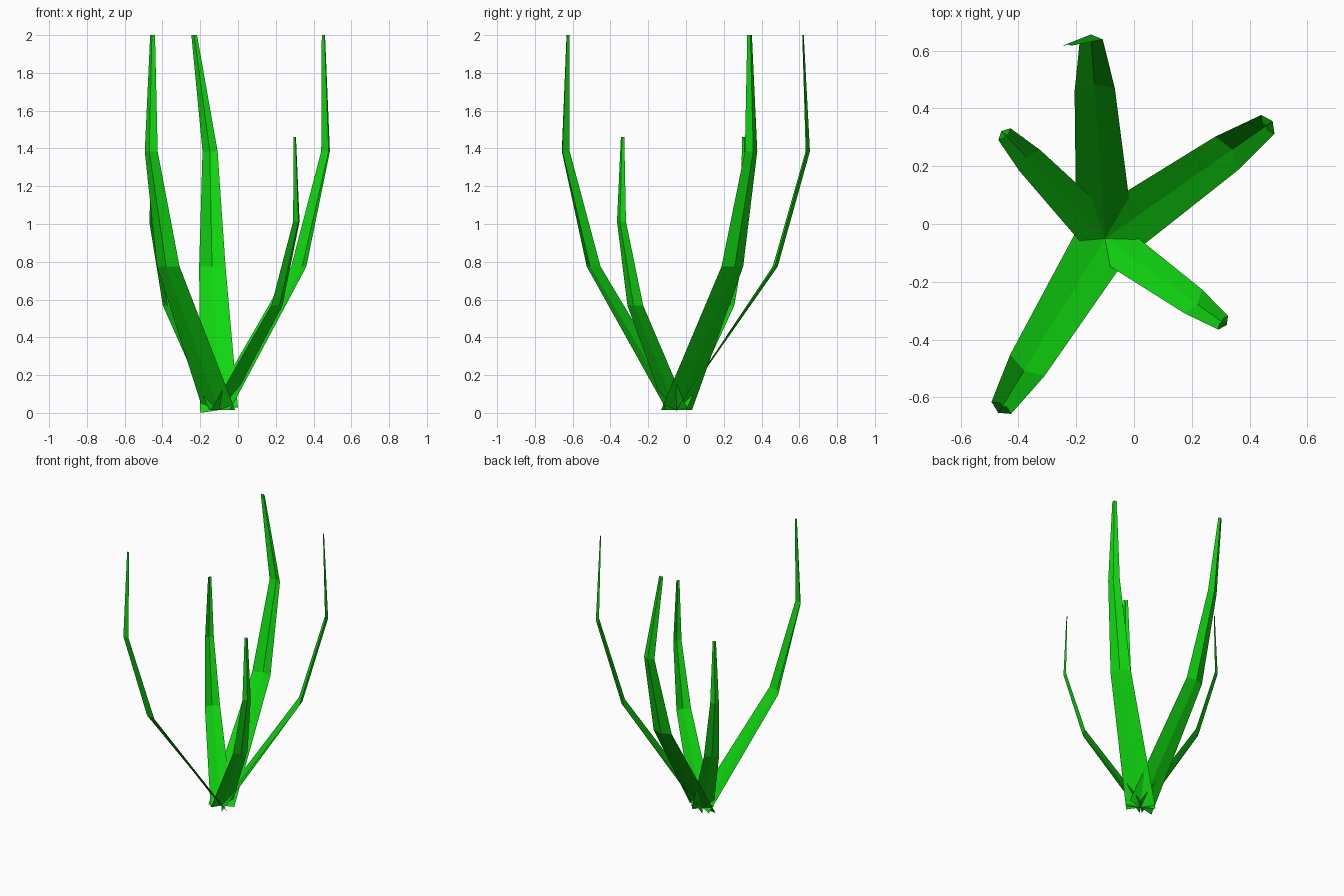
import bpy
from math import cos, sin, radians

if "Cube" in bpy.data.objects:
    bpy.data.objects.remove(bpy.data.objects["Cube"])

green = bpy.data.materials.new("leaf green")
green.diffuse_color = (0.005, 0.68, 0.005, 1)
green.use_nodes = True
green.node_tree.nodes["Principled BSDF"].inputs["Base Color"].default_value = green.diffuse_color

CX, CY = -0.10, -0.05          # where all the blades sprout
# blade rows: outward distance, height, half width, crease depth
ROWS = [(0.0, 0.015, 0.100, 0.0),
        (0.515, 0.775, 0.070, 0.022),
        (0.688, 1.385, 0.040, 0.020),
        (0.674, 2.000, 0.015, 0.007)]


def blade(name, angle, scale=1.0, tip_lean=0.0, base_tilt=0.0):
    """A folded grass blade: two flat strips meeting in an outward crease."""
    a = radians(angle)
    ox, oy = cos(a), sin(a)        # outward
    sx, sy = -sin(a), cos(a)       # sideways, to the left
    verts, faces = [], []
    for i, (r, z, w, crease) in enumerate(ROWS):
        shift = tip_lean if i == 3 else 0
        tilt = base_tilt if i == 0 else 0
        for side in (1, 0, -1):
            out = (r + (crease if side == 0 else 0)) * scale
            lat = side * w * scale + shift
            height = (0.015 + (z - 0.015) * scale * (1 if i == 0 else 0.998)
                      if scale < 1 else z) - side * tilt
            verts.append((CX + ox * out + sx * lat, CY + oy * out + sy * lat, height))
    for i in range(len(ROWS) - 1):
        for j in range(2):
            k = i * 3 + j
            faces.append((k, k + 1, k + 4, k + 3))
    mesh = bpy.data.meshes.new(name)
    mesh.from_pydata(verts, [], faces)
    mesh.materials.append(green)
    ob = bpy.data.objects.new(name, mesh)
    bpy.context.collection.objects.link(ob)


# three tall blades and two short ones
blade("tall_blade_back", 94, tip_lean=0.085, base_tilt=0.015)
blade("tall_blade_right", 35)
blade("tall_blade_front_left", 238.5)
blade("short_blade_front_right", -35.5, 0.73)
blade("short_blade_back_left", 134, 0.73)
